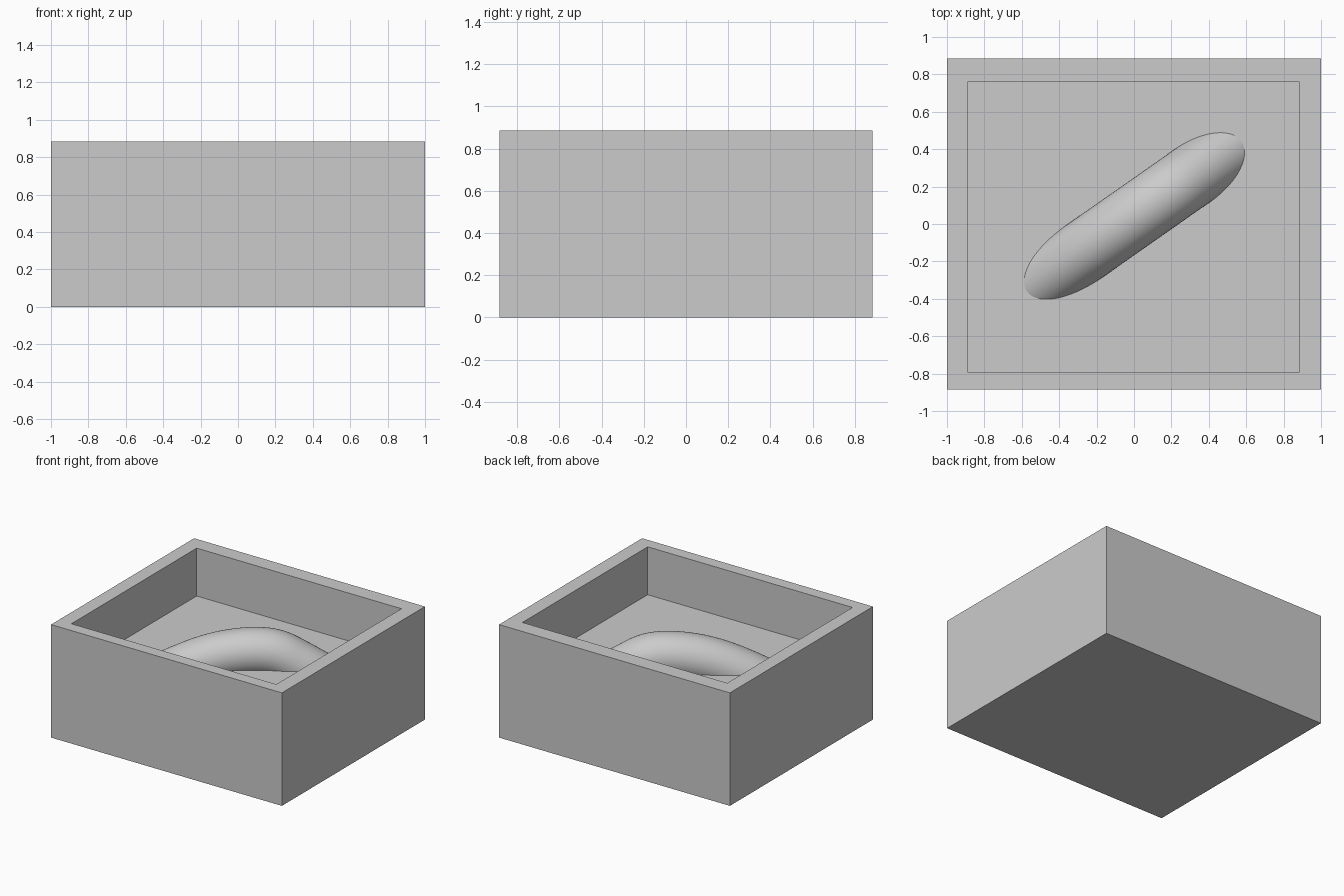
import bpy
import bmesh
import math
from mathutils import Vector

if "Cube" in bpy.data.objects:
    bpy.data.objects.remove(bpy.data.objects["Cube"], do_unlink=True)

# One plain grey for everything
grey = bpy.data.materials.new("plain grey")
grey.use_nodes = True
colour = (0.6, 0.6, 0.6, 1)
grey.diffuse_color = colour
grey.node_tree.nodes["Principled BSDF"].inputs["Base Color"].default_value = colour


def add_object(name, bm):
    bmesh.ops.recalc_face_normals(bm, faces=bm.faces)
    mesh = bpy.data.meshes.new(name)
    bm.to_mesh(mesh)
    bm.free()
    mesh.materials.append(grey)
    obj = bpy.data.objects.new(name, mesh)
    bpy.context.collection.objects.link(obj)
    return obj


def loft(bm, rings):
    """Bridge matching closed rings and cap both ends."""
    loops = [[bm.verts.new(p) for p in ring] for ring in rings]
    for a, b in zip(loops, loops[1:]):
        for i in range(len(a)):
            j = (i + 1) % len(a)
            bm.faces.new((a[i], a[j], b[j], b[i]))
    bm.faces.new(loops[0])
    bm.faces.new(loops[-1])


def rectangle(x0, x1, y0, y1, z):
    return [(x0, y0, z), (x1, y0, z), (x1, y1, z), (x0, y1, z)]


# Open box: outer walls, rim, inner walls and raised floor
height, floor = 0.885, 0.51
outer = (-1, 1, -0.885, 0.885)
inner = (-0.89, 0.885, -0.79, 0.76)
bm = bmesh.new()
loft(bm, [rectangle(*outer, 0), rectangle(*outer, height),
          rectangle(*inner, height), rectangle(*inner, floor)])
add_object("open_box", bm)

# Arched ridge: round tube whose ends sink through the floor
radius, sides, steps = 0.17, 48, 8
angle = math.radians(35)
along = Vector((math.cos(angle), math.sin(angle), 0))
across = Vector((-along.y, along.x, 0))
arch = [(-0.95, 0.19), (-0.78, 0.275), (-0.6, 0.37), (-0.42, 0.46), (-0.25, 0.53),
        (-0.08, 0.575), (0.1, 0.593), (0.25, 0.573), (0.4, 0.495),
        (0.58, 0.385), (0.76, 0.275), (0.95, 0.17)]
points = [Vector((0, 0.04, h)) + along * s for s, h in arch]

# Smooth path through the arch points
path = []
for a, b, c, d in zip(points, points[1:], points[2:], points[3:]):
    for k in range(steps):
        t = k / steps
        path.append(0.5 * (2 * b + (c - a) * t + (2 * a - 5 * b + 4 * c - d) * t ** 2
                           + (3 * b - a - 3 * c + d) * t ** 3))

rings = []
for i, centre in enumerate(path):
    tangent = (path[min(i + 1, len(path) - 1)] - path[max(i - 1, 0)]).normalized()
    up = tangent.cross(across).normalized()
    rings.append([centre + radius * (across * math.cos(a) + up * math.sin(a))
                  for a in (math.tau * k / sides for k in range(sides))])
bm = bmesh.new()
loft(bm, rings)
ridge = add_object("arched_ridge", bm)

bpy.ops.object.select_all(action="DESELECT")
ridge.select_set(True)
bpy.context.view_layer.objects.active = ridge
bpy.ops.object.shade_smooth_by_angle(angle=math.radians(40))
